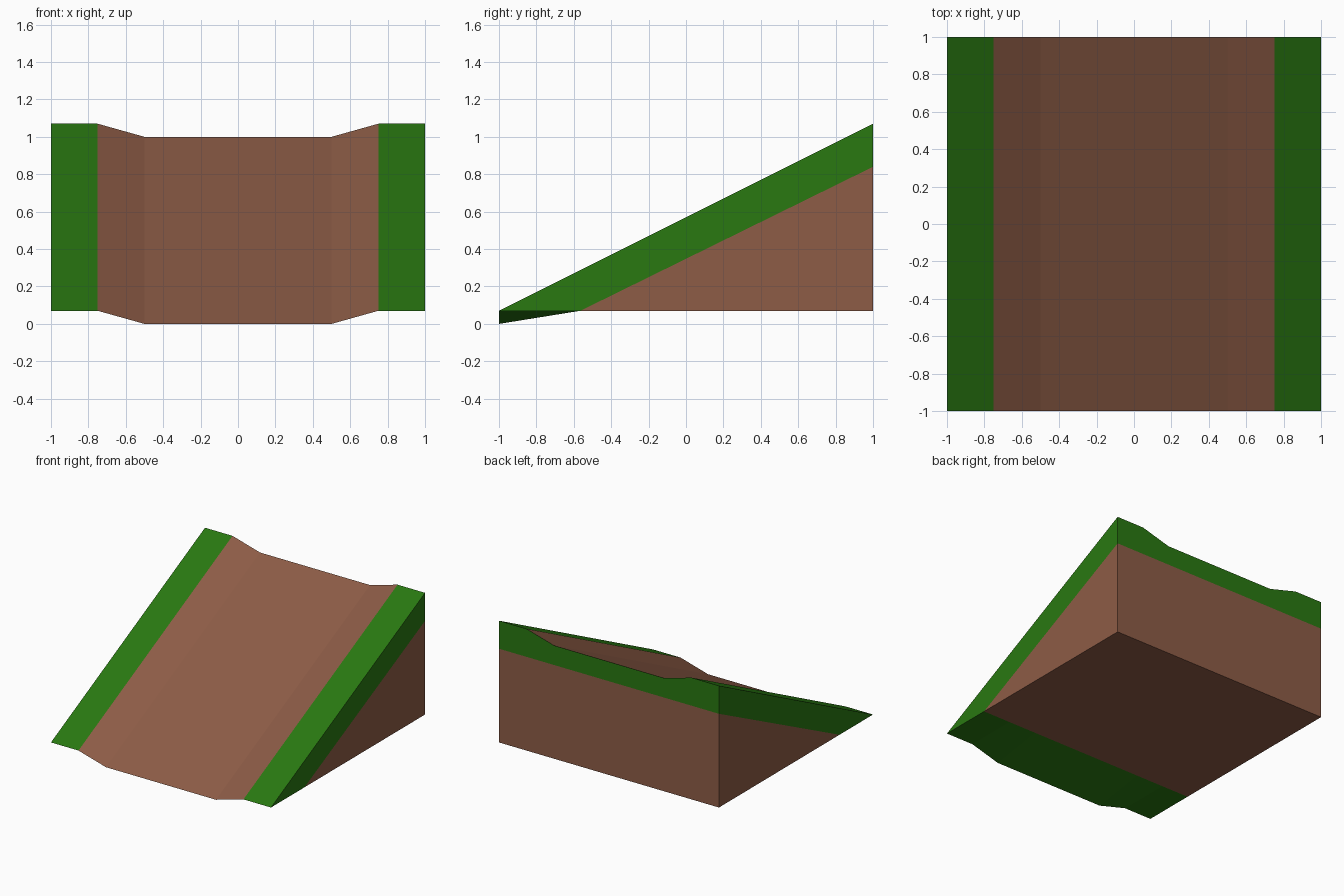
import bpy, bmesh

if "Cube" in bpy.data.objects:
    bpy.data.objects.remove(bpy.data.objects["Cube"])


def material(name, rgb):
    def linear(c):
        c /= 255
        return c / 12.92 if c <= 0.04045 else ((c + 0.055) / 1.055) ** 2.4
    mat = bpy.data.materials.new(name)
    mat.diffuse_color = (*[linear(c) for c in rgb], 1)
    mat.use_nodes = True
    mat.node_tree.nodes["Principled BSDF"].inputs["Base Color"].default_value = mat.diffuse_color
    return mat


GRASS, DIRT = 0, 1
BASE = 0.07

# Sunken path profile across the slope: (x, height of the front edge)
profile = [(-1, BASE), (-0.75, BASE), (-0.5, 0), (0.5, 0), (0.75, BASE), (1, BASE)]


def section(bm, x, h):
    """Side outline: front edge, back top, grass line, back bottom, underside grass line."""
    outline = [(-1, h), (1, 1 + h), (1, 0.84), (1, BASE), (-0.565, BASE)]
    return [bm.verts.new((x, y, z)) for y, z in outline]


bm = bmesh.new()
sections = [section(bm, x, h) for x, h in profile]


def face(verts, mat):
    bm.faces.new(verts).material_index = mat


# Skin between neighbouring sections: slope, back grass, back dirt, bottom, front underside
for i, (a, b) in enumerate(zip(sections, sections[1:])):
    slope = GRASS if i in (0, len(sections) - 2) else DIRT
    for j, mat in enumerate([slope, GRASS, DIRT, DIRT, GRASS]):
        k = (j + 1) % 5
        face([a[j], b[j], b[k], a[k]], mat)

# Side walls: grass band above a dirt triangle
for s in (sections[0], sections[-1]):
    face([s[0], s[1], s[2], s[4]], GRASS)
    face([s[2], s[3], s[4]], DIRT)

bmesh.ops.recalc_face_normals(bm, faces=bm.faces[:])
mesh = bpy.data.meshes.new("path_slope")
bm.to_mesh(mesh)
bm.free()
mesh.materials.append(material("grass green", (41, 120, 17)))
mesh.materials.append(material("dirt brown", (141, 92, 70)))
bpy.context.collection.objects.link(bpy.data.objects.new("path_slope", mesh))
